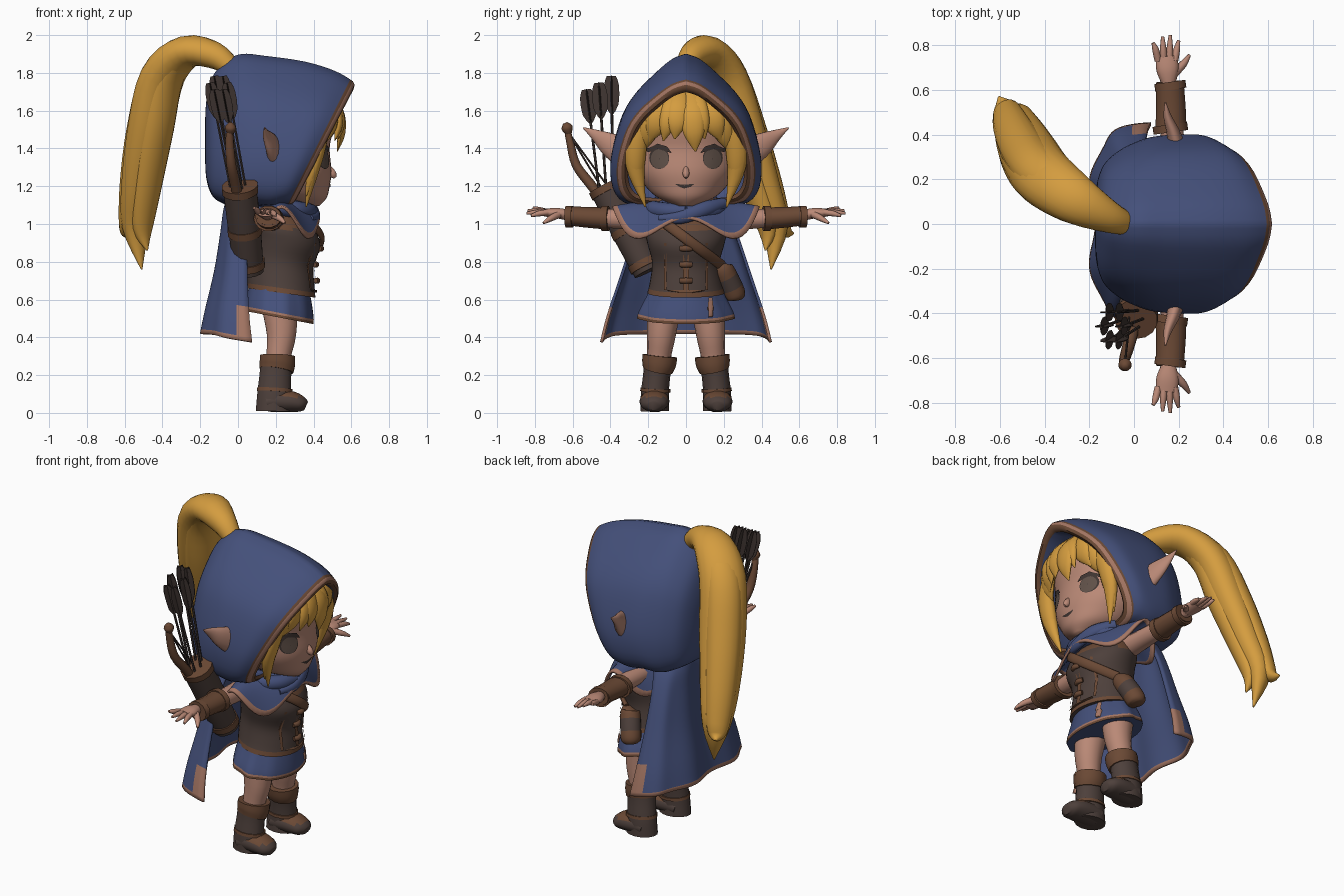
import bpy, bmesh, math
from mathutils import Vector

cube = bpy.data.objects.get("Cube")
if cube:
    bpy.data.objects.remove(cube)


def material(name, r, g, b):
    m = bpy.data.materials.new(name)
    m.use_nodes = True
    m.diffuse_color = (r, g, b, 1)
    m.node_tree.nodes["Principled BSDF"].inputs["Base Color"].default_value = (r, g, b, 1)
    return m


blue = material("blue cloth", .058, .08, .195)
gold = material("golden hair", .66, .335, .05)
skin = material("skin", .49, .25, .182)
brown = material("brown leather", .145, .066, .035)
dark = material("dark leather", .075, .051, .044)
trim = material("tan trim", .37, .18, .125)
iris = material("eye brown", .115, .08, .064)
black = material("dark feather", .048, .034, .03)


def smooth(rows, steps=4):
    """Pass a smooth curve through rows of numbers."""
    out = []
    for k in range(len(rows) - 1):
        a, b, c, d = rows[max(k - 1, 0)], rows[k], rows[k + 1], rows[min(k + 2, len(rows) - 1)]
        for s in range(steps):
            t = s / steps
            out.append(tuple(q + t / 2 * (r - p + t * (2 * p - 5 * q + 4 * r - w + t * (3 * (q - r) + w - p)))
                             for p, q, r, w in zip(a, b, c, d)))
    return out + [tuple(rows[-1])]


def build(name, rings, mats, rule=None, closed=True, cap=True):
    """Join rings of points into a skin; rule(ring, column, centre) picks the material."""
    bm = bmesh.new()
    vs = [[bm.verts.new(p) for p in ring] for ring in rings]
    n = len(vs[0])
    for i in range(len(vs) - 1):
        for j in range(n if closed else n - 1):
            k = (j + 1) % n
            f = bm.faces.new((vs[i][j], vs[i][k], vs[i + 1][k], vs[i + 1][j]))
            if rule:
                f.material_index = int(rule(i, j, f.calc_center_median()))
    if cap:
        bm.faces.new(vs[0])
        bm.faces.new(vs[-1]).material_index = int(rule(len(vs) - 2, 0, vs[-1][0].co)) if rule else 0
    bmesh.ops.recalc_face_normals(bm, faces=bm.faces[:])
    me = bpy.data.meshes.new(name)
    bm.to_mesh(me)
    bm.free()
    for m in mats:
        me.materials.append(m)
    me.shade_smooth()
    me.set_sharp_from_angle(angle=math.radians(50))
    ob = bpy.data.objects.new(name, me)
    bpy.context.collection.objects.link(ob)
    return ob


def sweep(name, rows, mats, up=(0, 0, 1), rule=None, n=14, steps=4):
    """Rows are x, y, z, side radius, normal radius."""
    rows = smooth(rows, steps)
    pts = [Vector(r[:3]) for r in rows]
    rings = []
    for i, r in enumerate(rows):
        t = pts[min(i + 1, len(pts) - 1)] - pts[max(i - 1, 0)]
        side = t.cross(Vector(up)).normalized()
        nor = side.cross(t).normalized()
        rings.append([pts[i] + side * r[3] * math.cos(a) + nor * r[4] * math.sin(a)
                      for a in (math.tau * j / n for j in range(n))])
    return build(name, rings, mats, rule)


def loft(name, rows, mats, rule=None, n=40, wave=0, tilt=0):
    """Stacked ovals: rows are z, front x, back x, half width."""
    rings = [[((f + b) / 2 + (f - b) / 2 * math.cos(a), w * math.sin(a) * (1 + wave * math.cos(9 * a)), z - tilt * math.cos(a))
              for a in (math.tau * j / n for j in range(n))] for z, f, b, w in rows]
    return build(name, rings, mats, rule)


def front_x(rows, y, z):
    """Depth of the front of a lofted body."""
    a, b = next(((a, b) for a, b in zip(rows, rows[1:]) if a[0] <= z <= b[0]), rows[-2:])
    t = min(1, max(0, (z - a[0]) / (b[0] - a[0])))
    f, k, w = (p + t * (q - p) for p, q in zip(a[1:], b[1:]))
    return (f + k) / 2 + (f - k) / 2 * math.sqrt(max(.05, 1 - (y / w) ** 2))


def decal(name, rows, outline, mat, off=.004):
    cy, cz = (sum(p[k] for p in outline) / len(outline) for k in (0, 1))
    rings = []
    for s in (.05, .35, .7, 1):
        pts = [(cy + (y - cy) * s, cz + (z - cz) * s) for y, z in outline]
        rings.append([(front_x(rows, y, z) + off, y, z) for y, z in pts])
    return build(name, rings, [mat], cap=False)


def oval(y, z, ry, rz, n=20):
    return [(y + ry * math.cos(math.tau * k / n), z + rz * math.sin(math.tau * k / n)) for k in range(n)]


# Head and face
head = smooth([(1.095, .43, .27, .05), (1.14, .47, .15, .15), (1.2, .485, .05, .215), (1.28, .495, 0, .265),
               (1.4, .485, -.05, .29), (1.52, .5, -.05, .285), (1.65, .45, 0, .23), (1.74, .35, .1, .1)])
loft("head", head, [skin])
sweep("nose", [(.47, 0, 1.3, .012, .02), (.5, 0, 1.265, .018, .022), (.515, 0, 1.245, .006, .008)], [skin], (1, 0, 0))
sweep("neck", [(.25, 0, 1, .07, .07), (.25, 0, 1.16, .07, .07)], [skin], (1, 0, 0))
decal("mouth", head, [(-.06, 1.213), (-.01, 1.208), (.045, 1.213), (.025, 1.197), (-.01, 1.188), (-.035, 1.197)], black)
for s, side in ((-1, "right"), (1, "left")):
    decal(side + "_eye", head, oval(s * .142, 1.35, .053, .059), black)
    decal(side + "_iris", head, oval(s * .14, 1.345, .047, .052), iris, .007)
    decal(side + "_lash", head, [(s * y, z) for y, z in
          ((.075, 1.375), (.1, 1.41), (.15, 1.425), (.2, 1.4), (.235, 1.405), (.2, 1.38), (.15, 1.4), (.1, 1.39))], black, .009)
    sweep(side + "_ear", [(.2, s * .32, 1.37, .042, .085), (.175, s * .41, 1.425, .03, .062),
                          (.15, s * .48, 1.472, .018, .03), (.14, s * .545, 1.51, .003, .003)], [skin])
    # Side locks framing the face
    for k, (y, z) in enumerate(((.215, 1.09), (.25, 1.15))):
        sweep(f"{side}_side_lock_{k}", [(.47, s * .19, 1.62, .05, .03), (.44, s * .255, 1.45, .055, .035),
              (.4, s * .268, 1.3, .048, .035), (.36, s * y, z, .004, .004)], [gold], (1, 0, 0))

# Fringe
loft("hair_cap", [(z, f + .04, b, w + .014) for z, f, b, w in head if z > 1.55], [gold])
for k, (y, z, w) in enumerate(((-.25, 1.37, 1.1), (-.195, 1.435, 1.2), (-.12, 1.44, .9), (-.06, 1.45, 1.1),
                               (.05, 1.385, 1.2), (.1, 1.45, .9), (.185, 1.44, 1.2), (.245, 1.37, 1.1))):
    rows = []
    for t, r in ((0, .035), (.35, .055), (.7, .046), (1, .004)):
        py, pz = y * (.45 + .55 * t), 1.71 + (z - 1.71) * t
        rows.append((front_x(head, py, pz) + .06 - .015 * t, py, pz, r * w, r * .5))
    sweep(f"fringe_lock_{k}", rows, [gold], (1, 0, 0))

# Ponytail, split into three tips
for k, (dx, dy, w, tip) in enumerate(((0, 0, 1, (-.51, .45, .76)), (-.035, .04, .75, (-.605, .57, .95)),
                                      (.035, -.04, .75, (-.48, .42, .86)))):
    rows = [(-.03, 0, 1.82, .05, .05), (-.12, .035, 1.89, .07, .075), (-.27, .115, 1.912, .085, .115),
            (-.4, .21, 1.78, .1, .135), (-.465, .3, 1.5, .1, .135), (-.515, .4, 1.2, .085, .115), (-.54, .47, .98, .062, .08)]
    rows = [(x + dx * min(i, 4) / 4, y + dy * min(i, 4) / 4, z, a * w, b * w) for i, (x, y, z, a, b) in enumerate(rows)]
    sweep(f"ponytail_{k}", rows + [tip + (.004, .004)], [gold], (.55, .5, 0), n=18)

# Hood: half outline mirrored, swept from the back to the slanted opening
half = smooth([(0, 1), (.2, .93), (.43, .75), (.68, .5), (.85, .22), (.97, -.2), (1, -.55), (.93, -.85), (.7, -1), (0, -1.04)], 3)
outline = half + [(-y, z) for y, z in half[-2:0:-1]]
stations = smooth([(-.175, 0, 1.44, .05, .05), (-.168, 0, 1.45, .2, .17), (-.135, 0, 1.47, .31, .265), (-.07, .01, 1.49, .37, .325),
                   (0, .04, 1.5, .4, .36), (.1, .1, 1.5, .39, .39), (.25, .25, 1.48, .38, .4), (.37, .4, 1.46, .35, .395),
                   (.45, .52, 1.43, .325, .36)])
shell = len(stations) - 1
stations += [(.468, .52, 1.425, .312, .342), (.475, .52, 1.42, .294, .324), (.46, .52, 1.42, .278, .308),
             (.35, .4, 1.42, .3, .32), (.2, .2, 1.42, .3, .32)]
rings = [[(x + k * (z * h + zc - 1.45), y * w, zc + z * h) for y, z in outline] for x, k, zc, h, w in stations]
build("hood", rings, [blue, brown, trim],
      lambda i, j, c: 2 if i == shell else 1 if i in (shell - 1, shell + 1, shell + 2) else 0, cap=False)

# Scarf around the neck
ring = [(.25 + .13 * math.cos(a), .18 * math.sin(a), 1.085 - .02 * math.cos(a), .045, .045)
        for a in (math.tau * k / 12 for k in range(13))]
sweep("scarf", ring, [blue])
sweep("scarf_fold", [(.3, .2, 1.11, .03, .03), (.385, .1, 1.08, .04, .03), (.41, -.03, 1.035, .035, .025),
                     (.38, -.14, 1.03, .02, .02)], [blue], (1, 0, 0))

# Short shoulder cape, hanging lowest in front of and behind each arm
rings = []
for t in (k / 10 for k in range(11)):
    row = []
    for a in (math.tau * k / 64 for k in range(64)):
        low = 1.03 + .065 * math.sin(a) ** 2 - .135 * math.sin(2 * a) ** 2
        row.append((.23 + (.12 + .085 * t ** .7) * math.cos(a), (.13 + .26 * t) * math.sin(a), 1.13 + (low - 1.13) * t ** 1.4))
    rings.append(row)
drape = build("shoulder_cape", rings, [blue, brown, trim], lambda i, j, c: 2 if i == 9 else 0, cap=False)
drape.modifiers.new("thickness", "SOLIDIFY").thickness = .014

# Vest, skirt and fittings
torso = smooth([(.635, .41, .05, .205), (.7, .405, .05, .19), (.8, .4, .06, .18), (.9, .435, .06, .205),
                (.97, .42, .05, .215), (1.04, .38, .06, .19), (1.09, .33, .1, .12)])
loft("vest", torso, [dark, brown], lambda i, j, c: i < 2 or c.z > .97, tilt=.025)
skirt = smooth([(.505, .4, .035, .255), (.545, .4, .04, .245), (.645, .385, .06, .195), (.74, .36, .08, .16)])
loft("skirt", skirt, [blue, brown, trim], lambda i, j, c: 2 if i == 2 else 1 if i < 2 else 0, wave=.03, tilt=.035)
decal("skirt_slit", skirt, [(.115, .49), (.145, .49), (.145, .56), (.14, .61), (.12, .61), (.115, .56)], trim, .008)
decal("vest_point", torso, [(-.1, .65), (0, .65), (.1, .65), (.06, .62), (0, .6), (-.06, .62)], brown, .009)
for k, y in enumerate((-.11, 0, .11)):
    w = .016 if k == 1 else .007
    decal(f"vest_seam_{k}", torso, [(y - w, .65), (y + w, .65), (y + w, .78), (y + w, .9), (y - w, .9), (y - w, .78)], brown, .006)
for k in range(3):
    z = .7 + .085 * k
    x = front_x(torso, 0, z) + .01
    sweep(f"vest_lace_{k}", [(x - .005, -.03, z, .012, .014), (x + .006, 0, z, .014, .016), (x - .005, .03, z, .012, .014)], [brown])
strap = [(y, 1.02 - .75 * (y + .13)) for y in (-.13, -.07, 0, .08, .15, .19)]
sweep("chest_strap", [(front_x(torso, y, z) + .01, y, z, .028, .014) for y, z in strap], [brown], (1, 0, 0))
sweep("hip_pouch", [(.25, .19, .78, .04, .04), (.25, .195, .76, .057, .057), (.22, .235, .68, .06, .06),
                    (.2, .26, .62, .057, .057), (.195, .265, .6, .035, .035)], [brown, dark], (1, 0, 0), lambda i, j, c: 5 < i < 9)

# Arms and legs, mirrored
for s, side in ((-1, "right"), (1, "left")):
    def limb(part, rows, mats, up=(0, 0, 1), rule=None, n=14):
        sweep(f"{side}_{part}", [(x, s * y, z, a, b) for x, y, z, a, b in rows], mats, up, rule, n)

    limb("arm", [(.18, .15, 1.02, .07, .06), (.175, .28, 1.025, .06, .055), (.17, .42, 1.03, .05, .05), (.155, .66, 1.05, .03, .025)], [skin])
    limb("bracer", [(.165, .42, 1.03, .07, .06), (.165, .52, 1.035, .066, .056), (.16, .635, 1.045, .062, .052)], [brown])
    for k, y in enumerate((.41, .6)):
        limb(f"bracer_band_{k}", [(.165, y, 1.03 + .05 * (y - .42), .078 - .008 * k, .067 - .008 * k),
                                  (.16, y + .035, 1.03 + .05 * (y - .42), .078 - .008 * k, .067 - .008 * k)], [brown])
    limb("palm", [(.155, .63, 1.05, .032, .028), (.15, .69, 1.058, .05, .028), (.145, .75, 1.06, .047, .02)], [skin])
    for k, (a, b, y) in enumerate(((.108, .085, .81), (.133, .128, .838), (.158, .162, .845), (.182, .2, .82))):
        z = 1.085 - .014 * k
        limb(f"finger_{k}", [(a, .73, 1.062, .016, .016), ((a + b) / 2, .78, (z + 1.067) / 2, .015, .015), (b, y, z, .007, .007)], [skin], n=8)
    limb("thumb", [(.18, .675, 1.05, .02, .02), (.22, .715, 1.03, .017, .017), (.248, .755, 1.005, .007, .007)], [skin], n=8)
    upright = (1, 0, 0)
    limb("leg", [(.22, .115, .58, .09, .1), (.23, .13, .42, .077, .08), (.215, .143, .3, .064, .066), (.21, .15, .2, .06, .06)], [skin], upright)
    limb("boot_shaft", [(.205, .145, .28, .078, .088), (.198, .155, .2, .072, .086), (.192, .165, .1, .074, .092),
                        (.19, .165, .01, .076, .098)], [dark], upright)
    limb("boot_cuff", [(.21, .138, .302, .092, .095), (.208, .143, .26, .09, .096), (.203, .15, .225, .08, .092)], [brown], upright)
    limb("boot_strap", [(.195, .162, .13, .079, .095), (.194, .163, .112, .08, .097)], [brown], upright)
    limb("boot_foot", [(.15, .165, .055, .074, .05), (.2, .165, .062, .078, .06), (.28, .168, .06, .079, .057),
                       (.335, .17, .046, .066, .043), (.36, .17, .036, .035, .026)], [dark, brown],
         rule=lambda i, j, c: c.z > .085 and c.x > .22)

# Cape: rows are z, back x, edge x, half width
cape = smooth([(1.16, -.05, .1, .15), (1.08, -.075, .07, .22), (.95, -.09, .05, .28), (.75, -.12, .05, .35),
               (.55, -.165, .06, .42), (.42, -.19, .075, .455)])
rings = []
for i, (z, back, edge, w) in enumerate(cape):
    fall = i / (len(cape) - 1)
    row = []
    for j in range(49):
        u = j / 24 - 1
        row.append((back + (edge - back) * abs(u) ** 3.5 + .015 * fall * math.cos(11 * u),
                    w * math.sin(1.5 * u) / math.sin(1.5), z - .045 * fall * u ** 4))
    rings.append(row)
last = len(cape) - 2
cloak = build("cape", rings, [blue, trim],
              lambda i, j, c: i == last or c.z < .55 and j in (0, 1, 46, 47), closed=False, cap=False)
cloak.modifiers.new("thickness", "SOLIDIFY").thickness = .016

# Quiver, arrows and bow
top, base = Vector((.01, -.42, 1.19)), Vector((.06, -.2, .75))
def along(t, r):
    return (*top.lerp(base, t), r, r)


sweep("quiver", [along(0, .09), along(.5, .088), along(1, .078)], [dark], (1, 0, 0))
for k, t in enumerate((0, .5, .9)):
    sweep(f"quiver_band_{k}", [along(t - .03, .097 - .01 * t), along(t + .05, .097 - .01 * t)], [brown], (1, 0, 0))
for k in range(6):
    a = math.tau * k / 6
    foot = top + Vector((.04 * math.cos(a), .04 * math.sin(a), -.05))
    tip = Vector((-.1 + .045 * math.cos(a), -.46 + .075 * math.sin(a), 1.73 + .04 * math.sin(a)))
    sweep(f"arrow_{k}", [(*foot, .007, .007), (*tip, .007, .007)], [black], (1, 0, 0), n=6, steps=1)
    for m, (p, q) in enumerate(((.04, .004), (.004, .04))):
        rows = [(*foot.lerp(tip, t), max(p * w, .003), max(q * w, .003)) for t, w in ((.7, .1), (.79, .9), (.95, 1), (1.03, .6))]
        sweep(f"arrow_{k}_feather_{m}", rows, [black], (1, 0, 0), n=6, steps=2)
sweep("bow", [(-.04, -.635, 1.53, .014, .014), (-.045, -.615, 1.44, .02, .022), (-.035, -.58, 1.31, .024, .026),
              (-.01, -.49, 1.19, .026, .028), (.01, -.4, 1.05, .02, .02)], [brown], (1, 0, 0))
sweep("bow_tip", [(-.04, -.64, 1.535, .012, .012), (-.04, -.63, 1.51, .03, .03), (-.042, -.62, 1.475, .015, .015)], [brown], (1, 0, 0))
for k, y in enumerate((-.4, -.44)):
    sweep(f"bow_string_{k}", [(-.04, -.62, 1.48, .005, .005), (-.02, y, 1.18, .005, .005)], [black], (1, 0, 0), n=6, steps=1)
